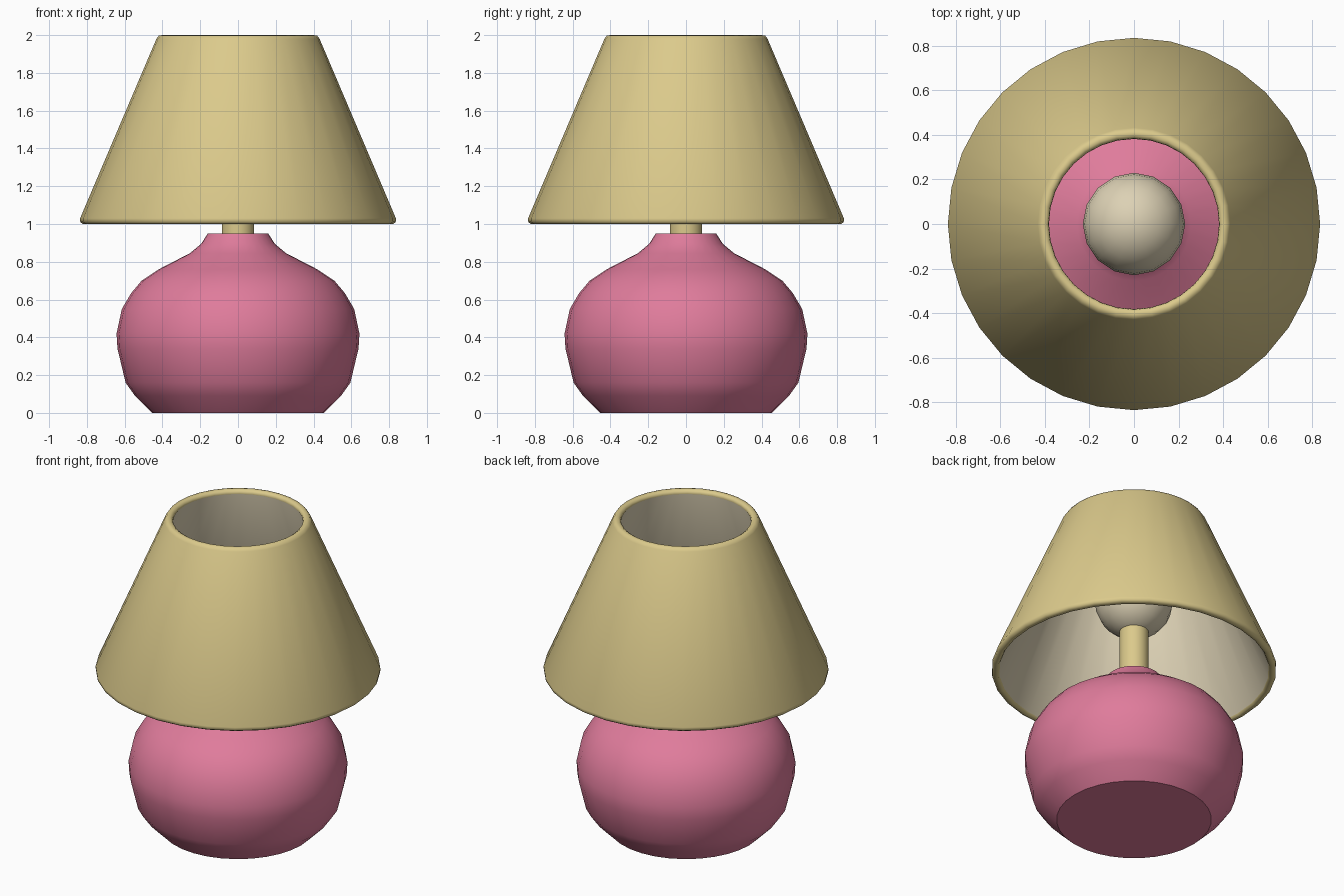
import bpy, bmesh, math

cube = bpy.data.objects.get("Cube")
if cube:
    bpy.data.objects.remove(cube, do_unlink=True)


def material(name, rgb):
    m = bpy.data.materials.new(name)
    m.use_nodes = True
    m.diffuse_color = (*rgb, 1)
    m.node_tree.nodes["Principled BSDF"].inputs["Base Color"].default_value = (*rgb, 1)
    return m


tan = material("tan fabric", (0.71, 0.59, 0.26))
cream = material("cream", (0.72, 0.64, 0.46))
pink = material("pink ceramic", (0.74, 0.20, 0.33))


def smooth(obj, angle):
    bpy.ops.object.select_all(action="DESELECT")
    obj.select_set(True)
    bpy.context.view_layer.objects.active = obj
    bpy.ops.object.shade_smooth_by_angle(angle=math.radians(angle))


def lathe(name, profile, sides, mats, closed=False, inner=(), angle=50):
    """Revolve (radius, z) points about z; segments listed in inner use the second material."""
    bm = bmesh.new()
    turn = 2 * math.pi / sides
    rings = [[bm.verts.new((r * math.cos(i * turn), r * math.sin(i * turn), z))
              for i in range(sides)] for r, z in profile]
    count = len(rings) if closed else len(rings) - 1
    for s in range(count):
        a, b = rings[s], rings[(s + 1) % len(rings)]
        for i in range(sides):
            j = (i + 1) % sides
            face = bm.faces.new((a[i], a[j], b[j], b[i]))
            face.material_index = 1 if s in inner else 0
    if not closed:
        bm.faces.new(rings[0])
        bm.faces.new(rings[-1])
    bmesh.ops.recalc_face_normals(bm, faces=bm.faces)
    mesh = bpy.data.meshes.new(name)
    bm.to_mesh(mesh)
    bm.free()
    for m in mats:
        mesh.materials.append(m)
    obj = bpy.data.objects.new(name, mesh)
    bpy.context.collection.objects.link(obj)
    smooth(obj, angle)
    return obj


# Rounded ceramic body with a narrow neck
lathe("lamp_body", [(0.455, 0), (0.545, 0.09), (0.595, 0.16), (0.638, 0.34),
                    (0.643, 0.42), (0.615, 0.55), (0.565, 0.635), (0.51, 0.70),
                    (0.42, 0.76), (0.255, 0.845), (0.195, 0.895), (0.16, 0.95)],
      32, [pink], angle=35)

# Stem between neck and bulb
lathe("stem", [(0.086, 0.93), (0.086, 1.28)], 32, [tan])

# Hollow shade with rounded rims and a cream lining
lathe("lamp_shade", [(0.80, 1.0), (0.82, 1.0), (0.835, 1.01), (0.836, 1.03),
                     (0.432, 1.98), (0.42, 1.997), (0.40, 2.0), (0.385, 1.99),
                     (0.382, 1.975), (0.792, 1.012)],
      32, [tan, cream], closed=True, inner=(8,), angle=75)

# Round bulb
bpy.ops.mesh.primitive_uv_sphere_add(segments=16, ring_count=12, radius=0.23,
                                     location=(0, 0, 1.48))
bulb = bpy.context.object
bulb.name = "bulb"
bulb.data.materials.append(cream)
smooth(bulb, 60)
